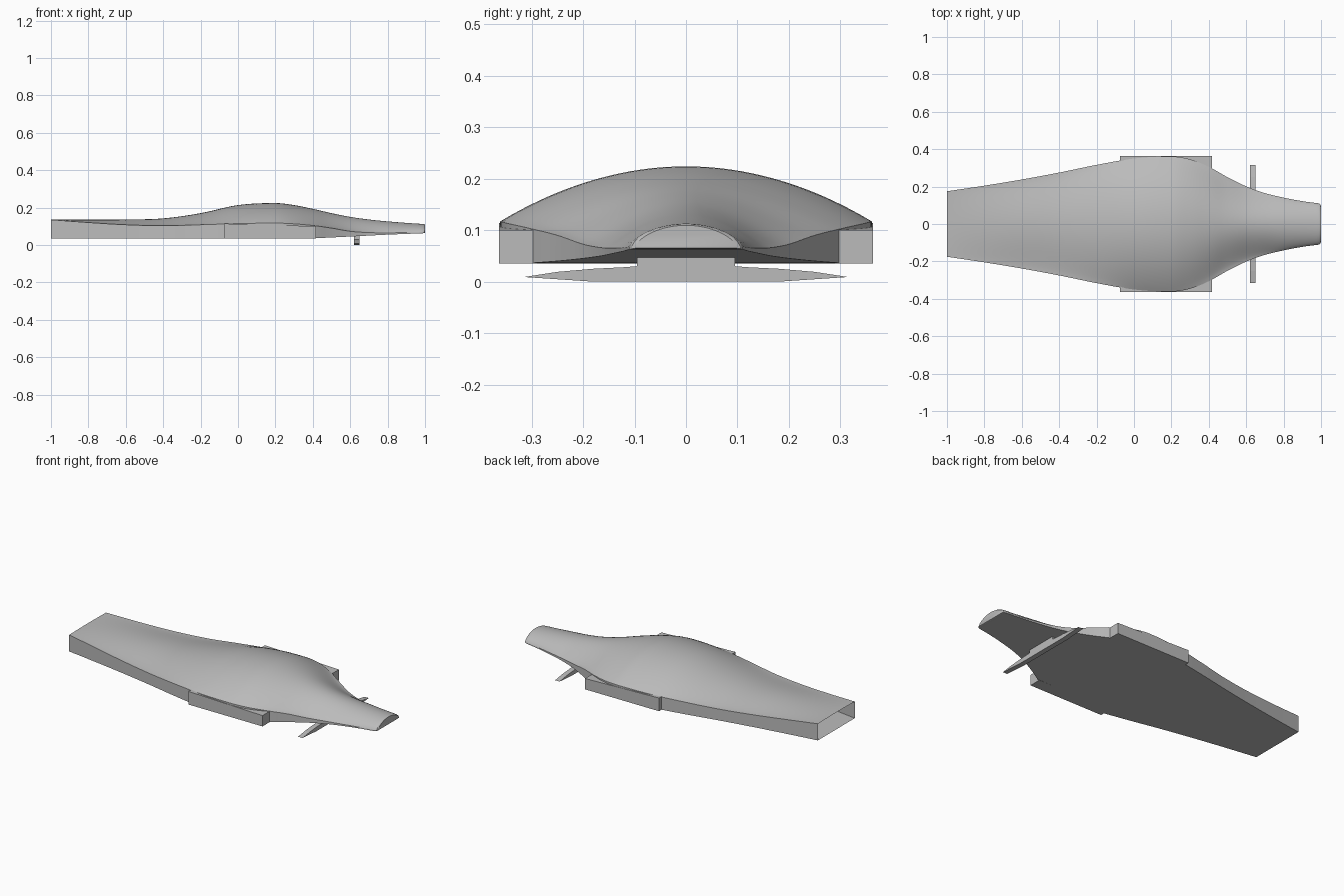
import bpy, bmesh
from mathutils import Vector

cube = bpy.data.objects.get("Cube")
if cube:
    bpy.data.objects.remove(cube)

grey = bpy.data.materials.new("plain grey")
grey.use_nodes = True
grey.diffuse_color = (0.5, 0.5, 0.5, 1)
grey.node_tree.nodes["Principled BSDF"].inputs["Base Color"].default_value = (0.5, 0.5, 0.5, 1)


def finish(name, bm, smooth=False):
    bmesh.ops.recalc_face_normals(bm, faces=bm.faces)
    mesh = bpy.data.meshes.new(name)
    bm.to_mesh(mesh)
    bm.free()
    mesh.materials.append(grey)
    obj = bpy.data.objects.new(name, mesh)
    bpy.context.collection.objects.link(obj)
    if smooth:
        bpy.ops.object.select_all(action='DESELECT')
        obj.select_set(True)
        bpy.context.view_layer.objects.active = obj
        bpy.ops.object.shade_smooth_by_angle(angle=0.5)
    return obj


def prism(name, outline, offset):
    """Extrude a closed outline of points along an offset."""
    bm = bmesh.new()
    face = bm.faces.new([bm.verts.new(p) for p in outline])
    ext = bmesh.ops.extrude_face_region(bm, geom=[face], use_keep_orig=True)
    moved = [g for g in ext["geom"] if isinstance(g, bmesh.types.BMVert)]
    bmesh.ops.translate(bm, verts=moved, vec=Vector(offset))
    return finish(name, bm)


# Body stations: x, half width, bottom, edge height, crown height, arch power
stations = [
    (-1.0, .175, .035, .135, .137, 1.5),
    (-.8, .205, .035, .120, .135, 1.5),
    (-.6, .238, .035, .108, .136, 1.6),
    (-.4, .275, .035, .103, .142, 1.5),
    (-.2, .316, .035, .108, .170, 1.2),
    (0, .350, .035, .114, .213, 1.0),
    (.2, .361, .035, .117, .224, 1.0),
    (.3, .346, .035, .113, .213, 1.1),
    (.4, .306, .036, .104, .193, 1.3),
    (.5, .250, .040, .090, .170, 1.6),
    (.6, .201, .045, .073, .150, 1.5),
    (.7, .165, .050, .066, .136, 1.2),
    (.8, .141, .055, .065, .126, .9),
    (.9, .122, .059, .066, .118, .75),
    (.975, .112, .062, .068, .113, .7),
]


def station_at(x):
    """Smooth cubic interpolation between the body stations."""
    n = len(stations)
    i = max(k for k in range(n - 1) if stations[k][0] <= x)
    a, b = stations[i], stations[i + 1]
    before, after = stations[max(i - 1, 0)], stations[min(i + 2, n - 1)]
    h = b[0] - a[0]
    t = (x - a[0]) / h
    out = []
    for k in range(1, 6):
        m0 = (b[k] - before[k]) / (b[0] - before[0]) * h
        m1 = (after[k] - a[k]) / (after[0] - a[0]) * h
        out.append((2*t**3 - 3*t*t + 1) * a[k] + (t**3 - 2*t*t + t) * m0
                   + (3*t*t - 2*t**3) * b[k] + (t**3 - t*t) * m1)
    return out


def section(x, shrink=1.0):
    half, bottom, edge, crown, power = station_at(min(x, .975))
    pts = [(half, bottom), (-half, bottom)]
    for j in range(41):
        u = -1 + j / 20
        pts.append((u * half, edge + (crown - edge) * max(0, 1 - u * u) ** power))
    mid = (bottom + crown) / 2
    return [(x, y * shrink, mid + (z - mid) * shrink) for y, z in pts]


# Body shell, open at the tail and rounded off at the nose
rings = [section(-1 + 1.975 * i / 90) for i in range(91)]
rings += [section(.988, .985), section(.996, .94), section(1.0, .86)]
bm = bmesh.new()
loops = [[bm.verts.new(p) for p in ring] for ring in rings]
for a, b in zip(loops, loops[1:]):
    for j in range(len(a)):
        k = (j + 1) % len(a)
        bm.faces.new((a[j], a[k], b[k], b[j]))
bm.faces.new(loops[-1])
finish("body_shell", bm, smooth=True)

# Side rails flush with the widest part of the body
for side, name in ((1, "left_side_rail"), (-1, "right_side_rail")):
    rail = [(-.075, side * .29, .035), (.417, side * .29, .035),
            (.417, side * .29, .10), (-.075, side * .29, .114)]
    prism(name, rail, (0, side * .073, 0))

# Front winglet with its central mount, one tapered profile
half_wing = [(.18, 0), (.315, .009), (.25, .019), (.18, .025), (.12, .028), (.095, .030), (.095, .047)]
profile = half_wing + [(-y, z) for y, z in reversed(half_wing)]
prism("front_winglet", [(.62, y, z) for y, z in profile], (.03, 0, 0))
